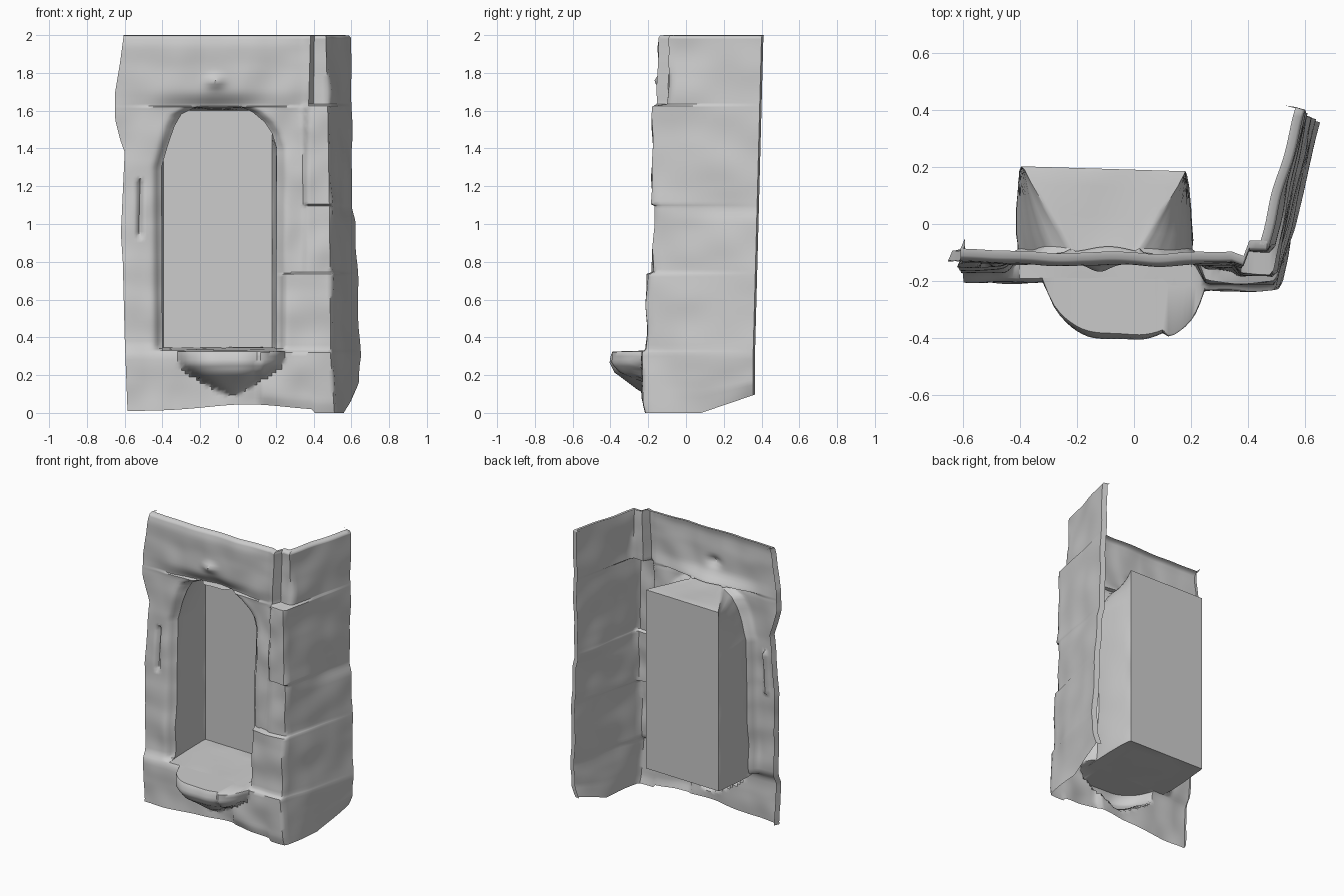
import bpy, bmesh, math
from mathutils import Vector, noise

if "Cube" in bpy.data.objects:
    bpy.data.objects.remove(bpy.data.objects["Cube"])

NL, NM, NR, NS = 16, 30, 18, 18          # columns: left, middle, right, side wall
HOLE_LO, HOLE_HI = 0.33, 1.62


def table(z, pts):
    """Piecewise linear lookup."""
    if z <= pts[0][0]:
        return pts[0][1]
    for (a, va), (b, vb) in zip(pts, pts[1:]):
        if z <= b:
            return va + (vb - va) * (z - a) / (b - a)
    return pts[-1][1]


def bell(d, w):
    return math.exp(-(d / w) ** 2)


# outlines as (z, x) or (z, y)
LEFT = [(0, -.585), (.4, -.6), (.8, -.61), (.95, -.62), (1.38, -.6), (1.45, -.625),
        (1.55, -.65), (1.7, -.65), (1.85, -.625), (2, -.605)]
ARCH_L = [(.33, -.4), (1.3, -.405), (1.42, -.37), (1.52, -.335), (1.58, -.3), (1.62, -.22), (2, -.25)]
ARCH_R = [(.33, .2), (1.4, .205), (1.48, .18), (1.54, .14), (1.59, .08), (1.62, .02), (2, .1)]
CORNER = [(0, .51), (.3, .49), (1, .485), (1.6, .475), (2, .465)]
END_X = [(0, .61), (.1, .635), (.3, .65), (.7, .635), (1.02, .62), (1.08, .605), (2, .6)]
END_Y = [(0, .355), (.3, .355), (1.05, .375), (2, .4)]
FACE = [(0, -.205), (.31, -.2), (.36, -.175), (.8, -.16), (1.6, -.135), (1.7, -.14), (1.95, -.14), (2, -.13)]
CORNER_FACE = [(0, -.215), (.05, -.228), (.32, -.23), (.335, -.21), (.735, -.205), (.745, -.178),
               (1.095, -.165), (1.105, -.185), (1.625, -.172), (1.64, -.155), (2, -.15)]
BLOCK_X = [(.33, .1), (.34, .225), (.735, .225), (.745, .34), (2, .35)]
BASIN_W = [(.06, .01), (.1, .07), (.15, .14), (.2, .21), (.25, .265), (.32, .275)]
BASIN_D = [(.06, 0), (.1, .06), (.15, .12), (.2, .18), (.26, .205), (.325, .195)]


def front_y(x, z):
    y = table(z, FACE) + .02 * max(0, -x - .3) * z
    # corner stones
    k = min(1, max(0, (x - table(z, BLOCK_X)) / .025))
    y += (table(z, CORNER_FACE) - y) * k
    if z > 1.63 and x > .385:
        y = -.095
    # worn edge round the arch
    if HOLE_LO < z <= HOLE_HI:
        d = min(abs(x - table(z, ARCH_L)), abs(x - table(z, ARCH_R)))
        y += .05 * bell(d, .03)
    elif z > HOLE_HI:
        y += .05 * bell(z - HOLE_HI, .05) * bell(x + .1, .25)
    # knob over the arch and weathered crack on the left
    y -= .03 * bell(x + .12, .05) * bell(z - 1.755, .03)
    if .92 < z < 1.24:
        y += .03 * bell(x + .52, .012)
    # half-round basin
    if .06 < z < .326:
        u = (x + .035) / table(z, BASIN_W)
        if abs(u) < 1:
            y -= table(z, BASIN_D) * (1 - abs(u) ** 2.6) ** .55
    return y + .014 * noise.noise(Vector((x * 6, 0, z * 6)))


def row_points(z):
    """One horizontal course of the wall: lip, front, corner, side wall, lip."""
    xl, al, ar, xc = (table(z, t) for t in (LEFT, ARCH_L, ARCH_R, CORNER))
    xs = [xl + (al - xl) * i / NL for i in range(NL)]
    xs += [al + (ar - al) * i / NM for i in range(NM)]
    xs += [ar + (xc - ar) * i / NR for i in range(NR + 1)]
    pts = [Vector((x, front_y(x, z), z)) for x in xs]
    start = pts[-1] + Vector((.012, .018, 0))
    end = Vector((table(z, END_X), table(z, END_Y), z))
    for i in range(NS + 1):
        p = start.lerp(end, i / NS)
        p.x += .014 * noise.noise(Vector((4, p.y * 5, z * 5)))
        p.x += .012 * bell(z - .5, .25) * bell(p.y + .05, .1)
        pts.append(p)
    # rolled lips at both free ends
    pts.insert(0, pts[0] + Vector((.015, .035, 0)))
    pts.append(pts[-1] + Vector((-.035, .01, 0)))
    # uneven bottom edge
    if z < .3:
        for p in pts:
            low = .035 * bell(p.x - .05, .3) + .01 if p.y < -.1 else max(.0, (p.y - .08) * .34)
            if p.x > .4 and p.y < .05:
                low = 0
            p.z = low + (.3 - low) * z / .3
    return pts


def finish(bm, name):
    me = bpy.data.meshes.new(name)
    bm.to_mesh(me)
    bm.free()
    ob = bpy.data.objects.new(name, me)
    bpy.context.collection.objects.link(ob)
    bpy.context.view_layer.objects.active = ob
    ob.select_set(True)
    bpy.ops.object.shade_smooth_by_angle(angle=math.radians(50))
    ob.select_set(False)


# wall shell with side return and basin
zs = sorted({round(i * .02, 3) for i in range(100)} |
            {.325, .33, .735, .745, 1.095, 1.105, 1.625, 1.635, 1.59, 1.61, 1.985})
rows = [row_points(z) for z in zs]
top = []
for i, p in enumerate(rows[-1]):
    inward = Vector((-.035, .005, 0)) if i > NL + NM + NR + 1 else Vector((0, .035, 0))
    q = p + inward
    q.z = 2.0
    top.append(q)
mid = [a.lerp(b, .3) for a, b in zip(rows[-1], top)]
for p in mid:
    p.z = 1.997
zs += [1.997, 2.0]
rows += [mid, top]

bm = bmesh.new()
grid = [[bm.verts.new(p) for p in r] for r in rows]
A, B = NL + 1, NL + NM + 1               # columns at the opening's sides
for r in range(len(grid) - 1):
    for c in range(len(grid[0]) - 1):
        if A <= c < B and HOLE_LO <= zs[r] < HOLE_HI:
            continue
        bm.faces.new((grid[r][c], grid[r][c + 1], grid[r + 1][c + 1], grid[r + 1][c]))
bmesh.ops.delete(bm, geom=[v for v in bm.verts if not v.link_faces], context='VERTS')
finish(bm, "wall_shell")

# niche recess: arch outline lofted to a squarer back panel
lo, hi = zs.index(HOLE_LO), zs.index(HOLE_HI)
ring, back = [], []


def add(p, x, z):
    ring.append(p)
    back.append(Vector((x, .19 - .03 * x, z)))


def back_z(z):
    return .345 + (z - HOLE_LO) * (1.6 - .345) / (HOLE_HI - HOLE_LO)


for r in range(lo, hi):
    add(rows[r][A], -.395, back_z(zs[r]))
for c in range(A, B):
    add(rows[hi][c], -.395 + .57 * (c - A) / NM, 1.6)
for r in range(hi, lo, -1):
    add(rows[r][B], .18, back_z(zs[r]))
for c in range(B, A, -1):
    add(rows[lo][c], -.395 + .575 * (c - A) / NM, .345)

bm = bmesh.new()
loops = []
for t in (0, .2, .5, .8, .95, 1):
    loop = []
    for a, b in zip(ring, back):
        p = a.lerp(b, t)
        swell = 1 + .1 * t * (1 - t)
        p.x = -.1 + (p.x + .1) * swell
        if 0 < t < 1:
            p += .008 * noise.noise_vector(p * 5)
        loop.append(bm.verts.new(p))
    loops.append(loop)
n = len(ring)
for f, b in zip(loops, loops[1:]):
    for i in range(n):
        j = (i + 1) % n
        bm.faces.new((f[i], b[i], b[j], f[j]))
bm.faces.new(loops[-1][::-1])
finish(bm, "niche_recess")
